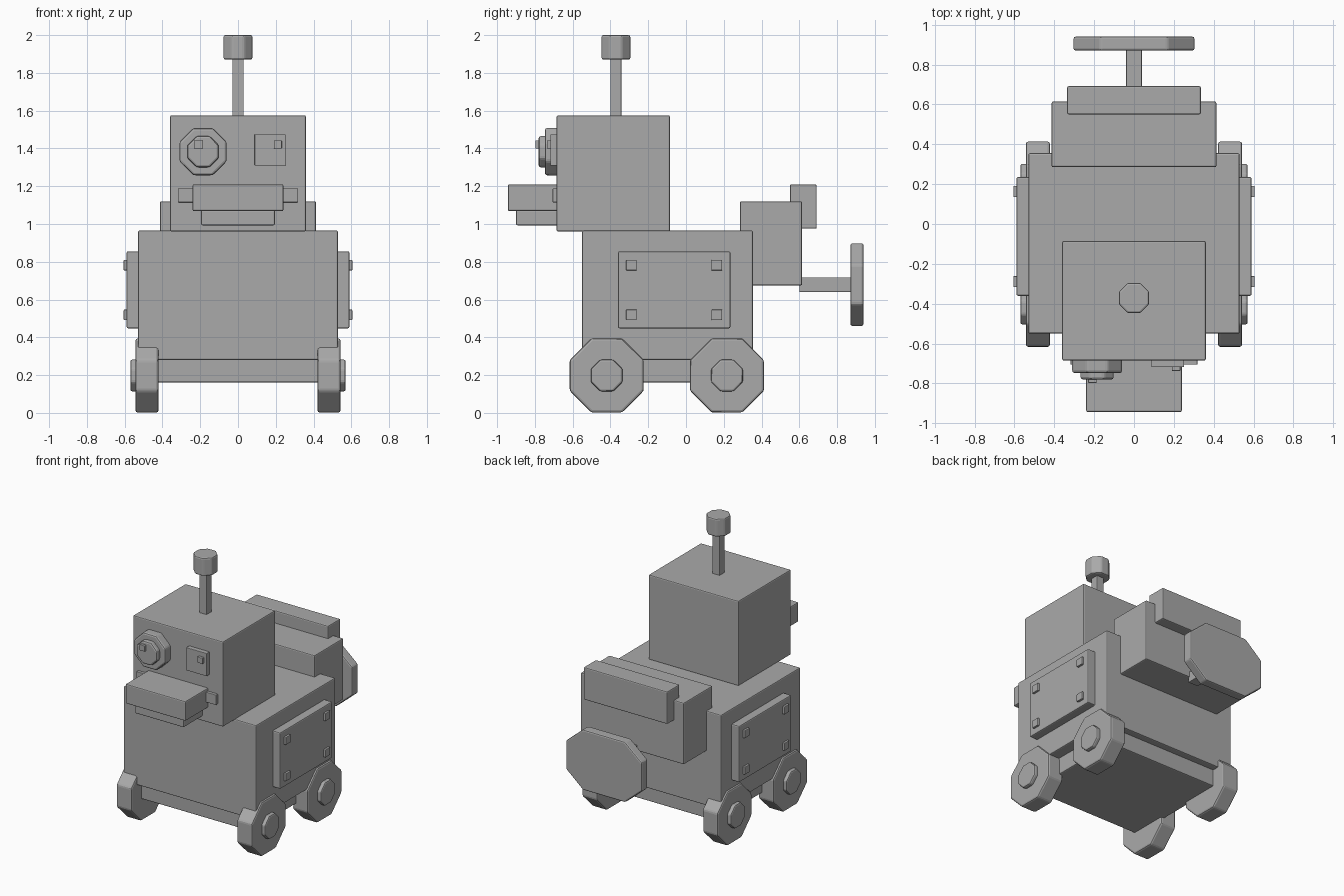
import bpy, bmesh, math
from mathutils import Matrix

if "Cube" in bpy.data.objects:
    bpy.data.objects.remove(bpy.data.objects["Cube"])

grey = bpy.data.materials.new("robot grey")
grey.diffuse_color = (0.4, 0.4, 0.4, 1)
grey.use_nodes = True
grey.node_tree.nodes["Principled BSDF"].inputs["Base Color"].default_value = grey.diffuse_color


def finish(name, bm, bevel):
    # softens every edge slightly and adds the part to the scene
    if bevel:
        bmesh.ops.bevel(bm, geom=bm.edges[:], offset=bevel, segments=2,
                        profile=0.5, affect='EDGES', clamp_overlap=True)
    bmesh.ops.recalc_face_normals(bm, faces=bm.faces[:])
    mesh = bpy.data.meshes.new(name)
    bm.to_mesh(mesh)
    bm.free()
    mesh.materials.append(grey)
    ob = bpy.data.objects.new(name, mesh)
    bpy.context.collection.objects.link(ob)
    return ob


def box(name, x, y, z, bevel=0.008):
    # box from (min, max) ranges
    bm = bmesh.new()
    size = [r[1] - r[0] for r in (x, y, z)]
    mid = [(r[0] + r[1]) / 2 for r in (x, y, z)]
    bmesh.ops.create_cube(bm, size=1, matrix=Matrix.Translation(mid) @ Matrix.Diagonal((*size, 1)))
    return finish(name, bm, bevel)


def octagon(name, centre, apothem, depth, axis, bevel=0.008):
    # flat-sided eight-sided drum along an axis
    bm = bmesh.new()
    r = apothem / math.cos(math.pi / 8)
    turn = {'X': Matrix.Rotation(math.pi / 2, 4, 'Y'),
            'Y': Matrix.Rotation(math.pi / 2, 4, 'X'),
            'Z': Matrix.Identity(4)}[axis]
    m = Matrix.Translation(centre) @ turn @ Matrix.Rotation(math.pi / 8, 4, 'Z')
    bmesh.ops.create_cone(bm, cap_ends=True, segments=8, radius1=r, radius2=r, depth=depth, matrix=m)
    # make sure a flat side faces down for every axis
    return finish(name, bm, bevel)


def sym(w):
    return (-w, w)


# body and chassis
box("body", sym(0.53), (-0.55, 0.355), (0.28, 0.965))
box("chassis", sym(0.45), (-0.5, 0.305), (0.16, 0.29))

# head and antenna
box("head", sym(0.36), (-0.685, -0.085), (0.96, 1.575))
box("antenna_stem", sym(0.029), (-0.4, -0.342), (1.57, 1.88), 0.003)
octagon("antenna_tip", (0, -0.371, 1.935), 0.076, 0.13, 'Z', 0.01)

# round eye
octagon("round_eye_rim", (-0.185, -0.71, 1.383), 0.125, 0.075, 'Y', 0.012)
octagon("round_eye_lens", (-0.185, -0.74, 1.383), 0.083, 0.08, 'Y', 0.012)
box("round_eye_glint", (-0.23, -0.188), (-0.797, -0.75), (1.4, 1.442), 0.003)

# square eye
box("square_eye", (0.088, 0.252), (-0.718, -0.66), (1.31, 1.475), 0.003)
box("square_eye_glint", (0.19, 0.232), (-0.737, -0.7), (1.4, 1.442), 0.003)

# jaw
box("upper_jaw", sym(0.24), (-0.943, -0.67), (1.068, 1.21))
box("lower_jaw", sym(0.195), (-0.9, -0.67), (0.993, 1.075))
box("cheek_bar", sym(0.318), (-0.706, -0.66), (1.115, 1.188), 0.003)

# backpack
box("backpack", sym(0.413), (0.285, 0.615), (0.675, 1.12))
box("backpack_flap", sym(0.335), (0.55, 0.692), (0.975, 1.21))

# tail with a chamfered paddle
box("tail_rod", sym(0.04), (0.6, 0.885), (0.64, 0.718), 0.004)
bm = bmesh.new()
hw, hh, cx, cz = 0.303, 0.218, 0.135, 0.115
outline = [(hw, hh - cz), (hw - cx, hh), (cx - hw, hh), (-hw, hh - cz),
           (-hw, cz - hh), (cx - hw, -hh), (hw - cx, -hh), (hw, cz - hh)]
face = bm.faces.new([bm.verts.new((x, 0.87, 0.679 + z)) for x, z in outline])
ext = bmesh.ops.extrude_face_region(bm, geom=[face])
bmesh.ops.translate(bm, vec=(0, 0.07, 0),
                    verts=[g for g in ext['geom'] if isinstance(g, bmesh.types.BMVert)])
finish("tail_paddle", bm, 0.01)

# sides: wheels, hubs, panels and bolts
for side, s in (("left", -1), ("right", 1)):
    def span(a, b):
        return tuple(sorted((s * a, s * b)))
    for end, y in (("front", -0.42), ("rear", 0.217)):
        octagon(f"{end}_{side}_wheel", (s * 0.482, y, 0.198), 0.196, 0.122, 'X', 0.012)
        octagon(f"{end}_{side}_hub", (s * 0.545, y, 0.198), 0.084, 0.05, 'X', 0.01)
    box(f"{side}_panel", span(0.52, 0.59), (-0.36, 0.235), (0.448, 0.855))
    for i, (y, z) in enumerate((y, z) for y in (-0.289, 0.163) for z in (0.519, 0.782)):
        box(f"{side}_bolt_{i + 1}", span(0.57, 0.605), (y - 0.028, y + 0.028),
            (z - 0.028, z + 0.028), 0.004)
